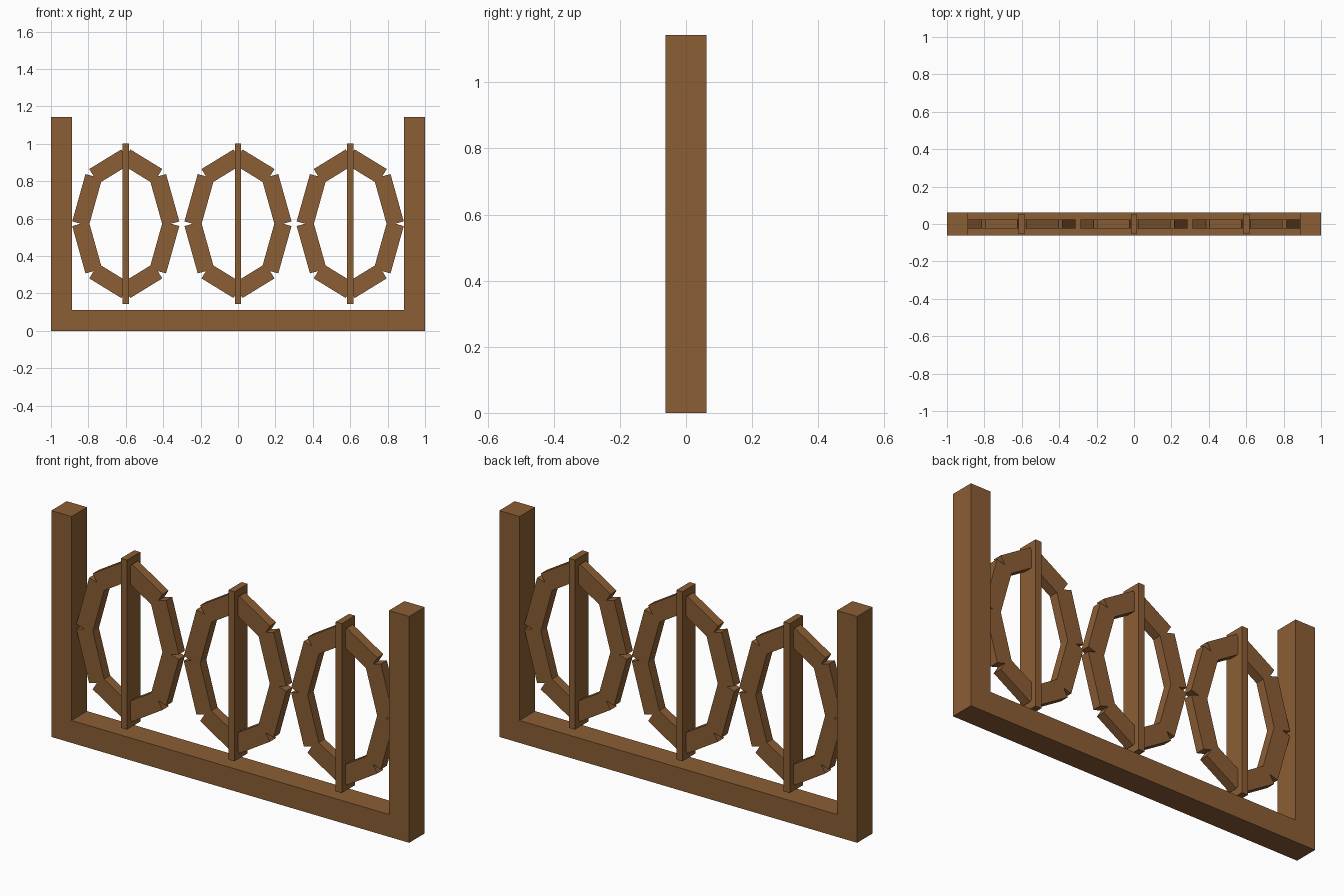
import bpy
import math
from mathutils import Matrix, Vector

if "Cube" in bpy.data.objects:
    bpy.data.objects.remove(bpy.data.objects["Cube"])

wood = bpy.data.materials.new("brown wood")
wood.diffuse_color = (0.258, 0.112, 0.035, 1)
wood.use_nodes = True
wood.node_tree.nodes["Principled BSDF"].inputs["Base Color"].default_value = wood.diffuse_color


def box(name, center, size, tilt=0.0):
    """Box with given size, tilted about the y axis."""
    bpy.ops.mesh.primitive_cube_add(size=1)
    ob = bpy.context.object
    ob.name = ob.data.name = name
    ob.data.transform(Matrix.Rotation(tilt, 4, 'Y') @ Matrix.Diagonal((*size, 1)))
    ob.location = center
    ob.data.materials.append(wood)
    return ob


# Frame: two posts and a bottom rail
POST_H, POST_W, DEPTH = 1.143, 0.113, 0.124
INNER = 1 - POST_W
for side, label in ((-1, "left"), (1, "right")):
    box(label + "_post", (side * (1 - POST_W / 2), 0, POST_H / 2),
        (POST_W, DEPTH, POST_H))
box("bottom_rail", (0, 0, POST_W / 2), (2 * INNER, DEPTH, POST_W))

# Oval rings of eight straight beams, each with a vertical bar
A, B, MID = 0.242, 0.358, 0.573
BEAM_W, BEAM_D = 0.092, 0.048
for n, cx in enumerate((-0.6, 0, 0.6), 1):
    box(f"vertical_bar_{n}", (cx, 0, MID), (0.034, 0.106, 0.856))
    corners = [Vector((cx + A * math.cos(i * math.pi / 4), 0,
                       MID + B * math.sin(i * math.pi / 4))) for i in range(8)]
    for i, p in enumerate(corners):
        q = corners[(i + 1) % 8]
        d = q - p
        box(f"ring_{n}_beam_{i + 1}", (p + q) / 2,
            (d.length, BEAM_D, BEAM_W), math.atan2(-d.z, d.x))
